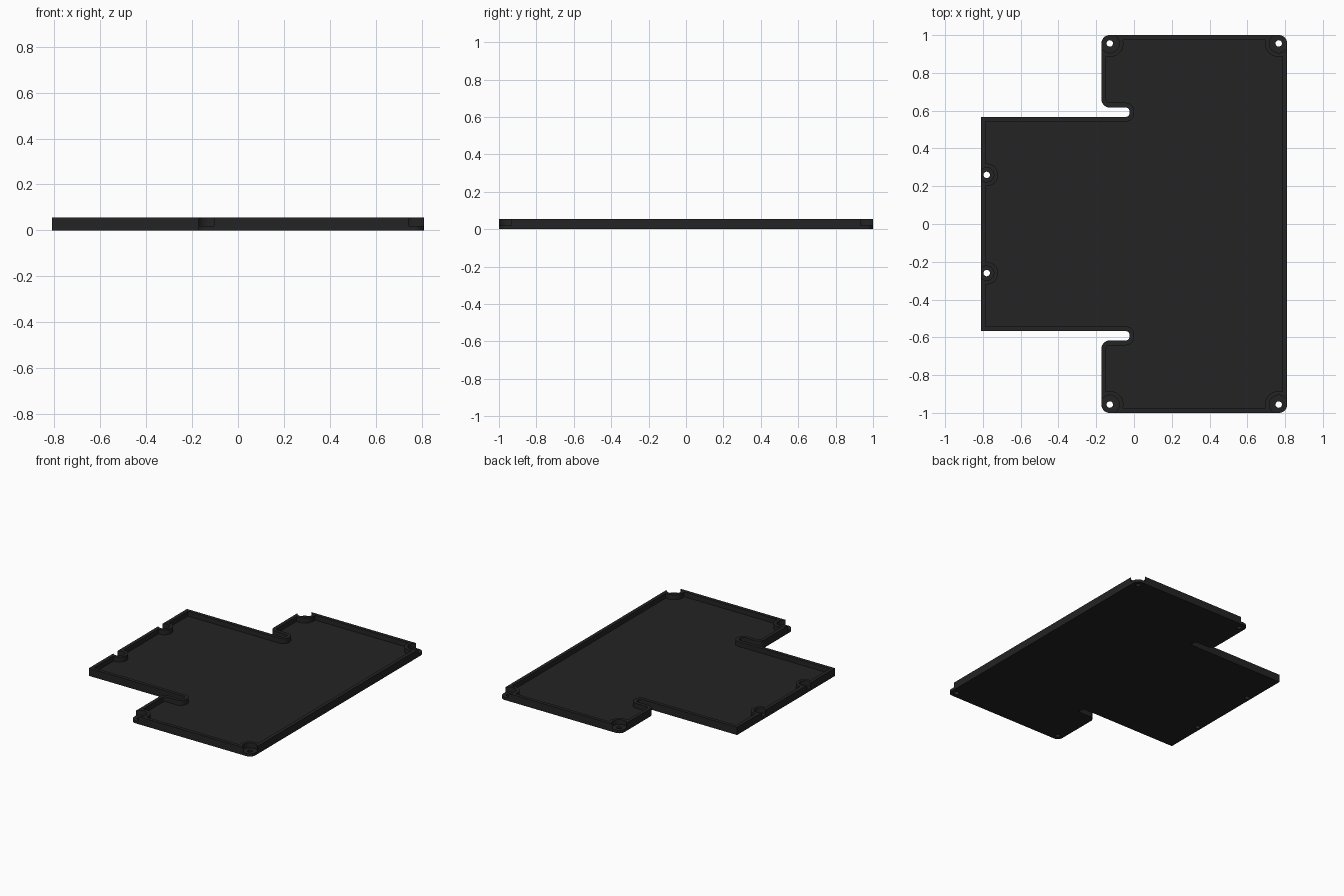
import bpy, bmesh, math
from mathutils import Vector

if "Cube" in bpy.data.objects:
    bpy.data.objects.remove(bpy.data.objects["Cube"])

HEIGHT, FLOOR, WALL = 0.056, 0.02, 0.025

black = bpy.data.materials.new("matte black")
black.diffuse_color = (0.017, 0.017, 0.017, 1)
black.use_nodes = True
black.node_tree.nodes["Principled BSDF"].inputs["Base Color"].default_value = black.diffuse_color

# Outline, upper half: (x, y, corner radius), counter-clockwise
half = [(0.81, 1.0, 0.042), (-0.172, 1.0, 0.042), (-0.172, 0.617, 0.042),
        (-0.024, 0.617, 0.02), (-0.024, 0.567, 0.02), (-0.81, 0.567, 0)]
outline = half + [(x, -y, r) for x, y, r in reversed(half)]


def rounded(corners, inset=0.0, steps=8):
    """Offset a polygon inward and round its corners."""
    pts, n = [], len(corners)
    for i, (x, y, r) in enumerate(corners):
        p = Vector((x, y))
        a = (p - Vector(corners[i - 1][:2])).normalized()
        b = (Vector(corners[(i + 1) % n][:2]) - p).normalized()
        turn = 1 if a.x * b.y - a.y * b.x > 0 else -1
        p += inset * turn * (b - a)
        r = max(r - turn * inset, 0)
        if r < 0.001:
            pts.append(p)
            continue
        center = p + r * (b - a)
        for k in range(steps + 1):
            t = k / steps * math.pi / 2
            pts.append(center + r * (a * math.sin(t) - b * math.cos(t)))
    return pts


def circle(x, y, r, n=32):
    return [Vector((x + r * math.cos(2 * math.pi * k / n),
                    y + r * math.sin(2 * math.pi * k / n))) for k in range(n)]


def prism(name, loops, z0, z1):
    """Extrude one or more separate closed loops."""
    bm = bmesh.new()
    for pts in loops:
        face = bm.faces.new([bm.verts.new((p.x, p.y, z0)) for p in pts])
        ext = bmesh.ops.extrude_face_region(bm, geom=[face])
        top = [v for v in ext["geom"] if isinstance(v, bmesh.types.BMVert)]
        bmesh.ops.translate(bm, verts=top, vec=(0, 0, z1 - z0))
    bmesh.ops.recalc_face_normals(bm, faces=bm.faces)
    mesh = bpy.data.meshes.new(name)
    bm.to_mesh(mesh)
    bm.free()
    mesh.materials.append(black)
    ob = bpy.data.objects.new(name, mesh)
    bpy.context.collection.objects.link(ob)
    return ob


def cut(target, cutter):
    mod = target.modifiers.new("cut", 'BOOLEAN')
    mod.operation, mod.solver, mod.object = 'DIFFERENCE', 'EXACT', cutter
    bpy.context.view_layer.objects.active = target
    bpy.ops.object.modifier_apply(modifier=mod.name)
    bpy.data.objects.remove(cutter)


# Screw positions: (x, y, boss radius, recess radius)
screws = [(x, s * y, b, c) for s in (1, -1) for x, y, b, c in
          ((0.766, 0.956, 0.072, 0.05), (-0.128, 0.956, 0.072, 0.05),
           (-0.78, 0.26, 0.06, 0.038))]

# Tray blank and its cavity, leaving bosses standing around the screws
tray = prism("tray", [rounded(outline)], 0, HEIGHT)
cavity = prism("cavity", [rounded(outline, WALL)], FLOOR, HEIGHT + 0.1)
cut(cavity, prism("bosses", [circle(x, y, b) for x, y, b, c in screws], -0.1, 0.3))
cut(tray, cavity)

# Screw head recesses open to the outer edge, then through holes
cut(tray, prism("recesses", [circle(x, y, c) for x, y, b, c in screws], FLOOR, 0.3))
cut(tray, prism("holes", [circle(x, y, 0.017, 24) for x, y, b, c in screws], -0.1, 0.3))

tray.select_set(True)
bpy.context.view_layer.objects.active = tray
bpy.ops.object.shade_smooth_by_angle(angle=math.radians(30))
